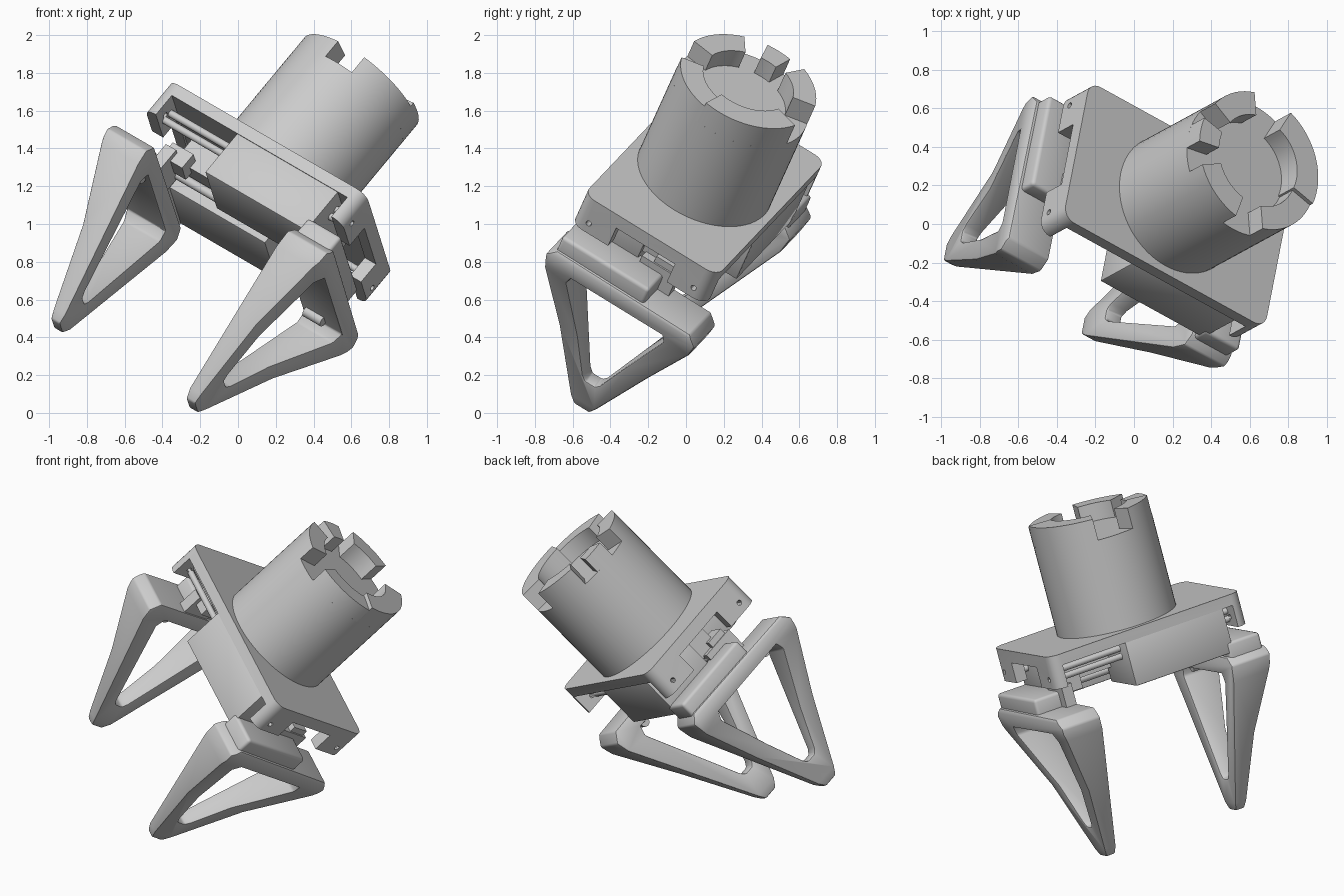
import bpy, bmesh, math
from mathutils import Vector, Matrix

if "Cube" in bpy.data.objects:
    bpy.data.objects.remove(bpy.data.objects["Cube"])

# Tilted working frame: X = jaw travel, Y = width, Z = mount axis
bx = Vector((0.78, -0.43, -0.453)).normalized()
az = Vector((0.613, 0.324, 0.721))
az = (az - bx * az.dot(bx)).normalized()
cy = az.cross(bx)
FRAME = Matrix((bx, cy, az)).transposed().to_4x4()
FRAME.translation = (0.225, 0.10, 1.245)
TURN = Matrix.Rotation(math.pi, 4, 'Z')


def prism(name, pts, axis, lo, hi, turned=False):
    """Extrude a closed outline along a local axis."""
    place = {'X': lambda p, h: (h, p[0], p[1]),
             'Y': lambda p, h: (p[0], h, p[1]),
             'Z': lambda p, h: (p[0], p[1], h)}[axis]
    bm = bmesh.new()
    a = [bm.verts.new(place(p, lo)) for p in pts]
    b = [bm.verts.new(place(p, hi)) for p in pts]
    bm.faces.new(a)
    bm.faces.new(b)
    n = len(pts)
    for i in range(n):
        bm.faces.new((a[i], a[(i + 1) % n], b[(i + 1) % n], b[i]))
    bmesh.ops.recalc_face_normals(bm, faces=bm.faces)
    me = bpy.data.meshes.new(name)
    bm.to_mesh(me)
    bm.free()
    ob = bpy.data.objects.new(name, me)
    bpy.context.collection.objects.link(ob)
    ob.matrix_world = FRAME @ TURN if turned else FRAME
    return ob


def box(name, x, y, z, turned=False):
    return prism(name, [(x[0], y[0]), (x[1], y[0]), (x[1], y[1]), (x[0], y[1])],
                 'Z', z[0], z[1], turned)


def circle(cx, c2, r, n=24):
    return [(cx + r * math.cos(2 * math.pi * i / n), c2 + r * math.sin(2 * math.pi * i / n))
            for i in range(n)]


def rounded(hx, hy, r, n=6):
    pts = []
    for q, (sx, sy) in enumerate(((1, 1), (-1, 1), (-1, -1), (1, -1))):
        for i in range(n + 1):
            t = math.pi / 2 * (q + i / n)
            pts.append((sx * (hx - r) + r * math.cos(t), sy * (hy - r) + r * math.sin(t)))
    return pts


def bake(ob):
    deps = bpy.context.evaluated_depsgraph_get()
    me = bpy.data.meshes.new_from_object(ob.evaluated_get(deps))
    ob.modifiers.clear()
    ob.data = me


def boolean(ob, tool, op='DIFFERENCE'):
    tool.hide_render = True
    m = ob.modifiers.new("cut", 'BOOLEAN')
    m.operation, m.object, m.solver = op, tool, 'EXACT'
    bpy.context.view_layer.update()
    bake(ob)
    bpy.data.objects.remove(tool)


def bevel(ob, w, seg=2):
    m = ob.modifiers.new("bevel", 'BEVEL')
    m.width, m.segments, m.limit_method, m.angle_limit = w, seg, 'ANGLE', math.radians(35)
    bpy.context.view_layer.update()
    bake(ob)


# Base plate with end lips and open rail channels
plate = prism("base_plate", rounded(0.67, 0.42, 0.07), 'Z', -0.21, 0)
boolean(plate, box("cutter", (-0.595, 0.595), (-1, 1), (-0.4, -0.07)))
boolean(plate, box("cutter", (-1, 1), (-0.185, 0.185), (-0.4, -0.08)))
for v in (-0.33, 0.33):
    boolean(plate, prism("cutter", circle(v, -0.15, 0.016, 12), 'X', -1, 1))

# Mount barrel with crown teeth (start angle, end angle, inner radius, top)
prism("mount_barrel", circle(0, 0, 0.377, 72), 'Z', -0.01, 0.58)
teeth = [(210, 260, 0.25, 0.69), (168, 190, 0.25, 0.69), (107, 152, 0.25, 0.71),
         (347, 430, 0.24, 0.715), (287, 347, 0.25, 0.69)]
for i, (s, e, ri, top) in enumerate(teeth):
    n = max(3, (e - s) // 5)
    ang = [math.radians(s + (e - s) * k / n) for k in range(n + 1)]
    pts = [(0.377 * math.cos(t), 0.377 * math.sin(t)) for t in ang]
    pts += [(ri * math.cos(t), ri * math.sin(t)) for t in reversed(ang)]
    prism(f"crown_tooth_{i}", pts, 'Z', 0.575, top)

# Drive core and lead screw along the middle
box("drive_core", (-0.5, 0.5), (-0.1, 0.1), (-0.25, -0.06))
prism("lead_screw", circle(0, -0.28, 0.025, 16), 'X', -0.52, 0.52)

for turned in (False, True):
    side = "left" if turned else "right"
    # Half housing and its guide rods
    bevel(box(f"housing_{side}", (-0.156, 0.53), (-0.415, -0.04), (-0.35, -0.06), turned), 0.008)
    for z in (-0.115, -0.165):
        prism(f"guide_rod_{side}", circle(-0.3, z, 0.02, 16), 'X', -0.6, 0.6, turned)

    # Jaw carriage and slider stub
    bevel(box(f"carriage_{side}", (0.49, 0.72), (-0.42, 0.13), (-0.42, -0.28), turned), 0.02, 3)
    box(f"slider_{side}", (0.40, 0.54), (0.05, 0.17), (-0.3, -0.2), turned)
    box(f"slider_foot_{side}", (0.48, 0.55), (-0.02, 0.2), (-0.42, -0.24), turned)

    # Tapered finger: front outline crossed with side profile, triangular window
    outline = [(-0.41, -0.37), (0.43, -0.38), (0.48, -0.44), (0.465, -0.52), (0.085, -1.32),
               (0.055, -1.37), (-0.04, -1.37), (-0.075, -1.32), (-0.44, -0.52), (-0.46, -0.42)]
    finger = prism(f"finger_{side}", outline, 'X', 0.2, 0.9, turned)
    profile = [(0.475, -0.3), (0.72, -0.3), (0.74, -0.4), (0.73, -0.48), (0.585, -0.9),
               (0.50, -1.32), (0.48, -1.4), (0.43, -1.4), (0.42, -1.32)]
    boolean(finger, prism("cutter", profile, 'Y', -1, 1, turned), 'INTERSECT')
    window = [(-0.28, -0.48), (0.29, -0.48), (0.31, -0.54), (0.06, -1.14), (0.035, -1.17),
              (-0.025, -1.17), (-0.05, -1.14), (-0.30, -0.54)]
    boolean(finger, prism("cutter", window, 'X', 0, 1, turned))
    bevel(finger, 0.01)

    # Screw boss tucked into the open wing of the finger
    prism(f"screw_boss_{side}", circle(0.24, -0.49, 0.03, 20), 'X', 0.5, 0.62, turned)

# Smooth curved surfaces, keep edges sharp
bpy.ops.object.select_all(action='SELECT')
bpy.context.view_layer.objects.active = plate
bpy.ops.object.shade_smooth_by_angle(angle=math.radians(30))
